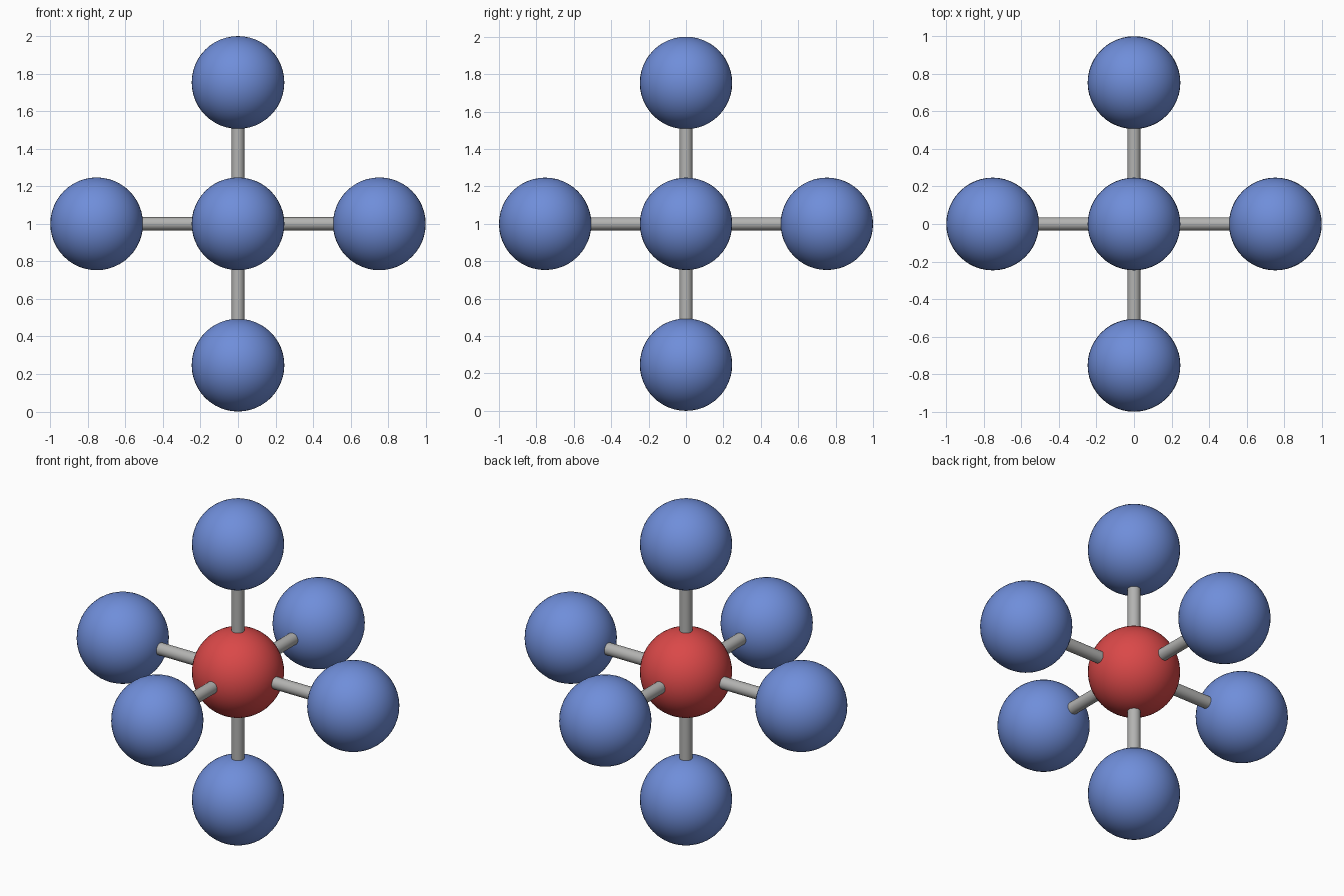
import bpy
from mathutils import Vector

RADIUS = 0.247
REACH = 0.753
BOND_RADIUS = 0.035
CENTRE = Vector((0, 0, 1))

cube = bpy.data.objects.get("Cube")
if cube:
    bpy.data.objects.remove(cube, do_unlink=True)


def make_material(name, rgb):
    mat = bpy.data.materials.new(name)
    mat.use_nodes = True
    colour = (*rgb, 1)
    mat.diffuse_color = colour
    mat.node_tree.nodes["Principled BSDF"].inputs["Base Color"].default_value = colour
    return mat


red = make_material("red", (0.70, 0.065, 0.065))
blue = make_material("blue", (0.16, 0.27, 0.70))
grey = make_material("grey", (0.45, 0.45, 0.44))


def finish(name, mat):
    obj = bpy.context.object
    obj.name = name
    obj.data.materials.append(mat)
    bpy.ops.object.shade_smooth_by_angle()
    return obj


def add_ball(name, location, mat):
    bpy.ops.mesh.primitive_uv_sphere_add(segments=48, ring_count=24, radius=RADIUS, location=location)
    return finish(name, mat)


def add_rod(name, start, end):
    axis = end - start
    bpy.ops.mesh.primitive_cylinder_add(
        vertices=24, radius=BOND_RADIUS, depth=axis.length, location=(start + end) / 2,
        rotation=axis.to_track_quat("Z", "Y").to_euler())
    return finish(name, grey)


# Central ball
add_ball("centre_ball", CENTRE, red)

# Six outer balls, each joined to the centre by a rod
directions = {
    "left": (1, 0, 0), "right": (-1, 0, 0),
    "back": (0, 1, 0), "front": (0, -1, 0),
    "top": (0, 0, 1), "bottom": (0, 0, -1),
}
for side, direction in directions.items():
    tip = CENTRE + Vector(direction) * REACH
    add_ball(side + "_ball", tip, blue)
    add_rod(side + "_rod", CENTRE, tip)
